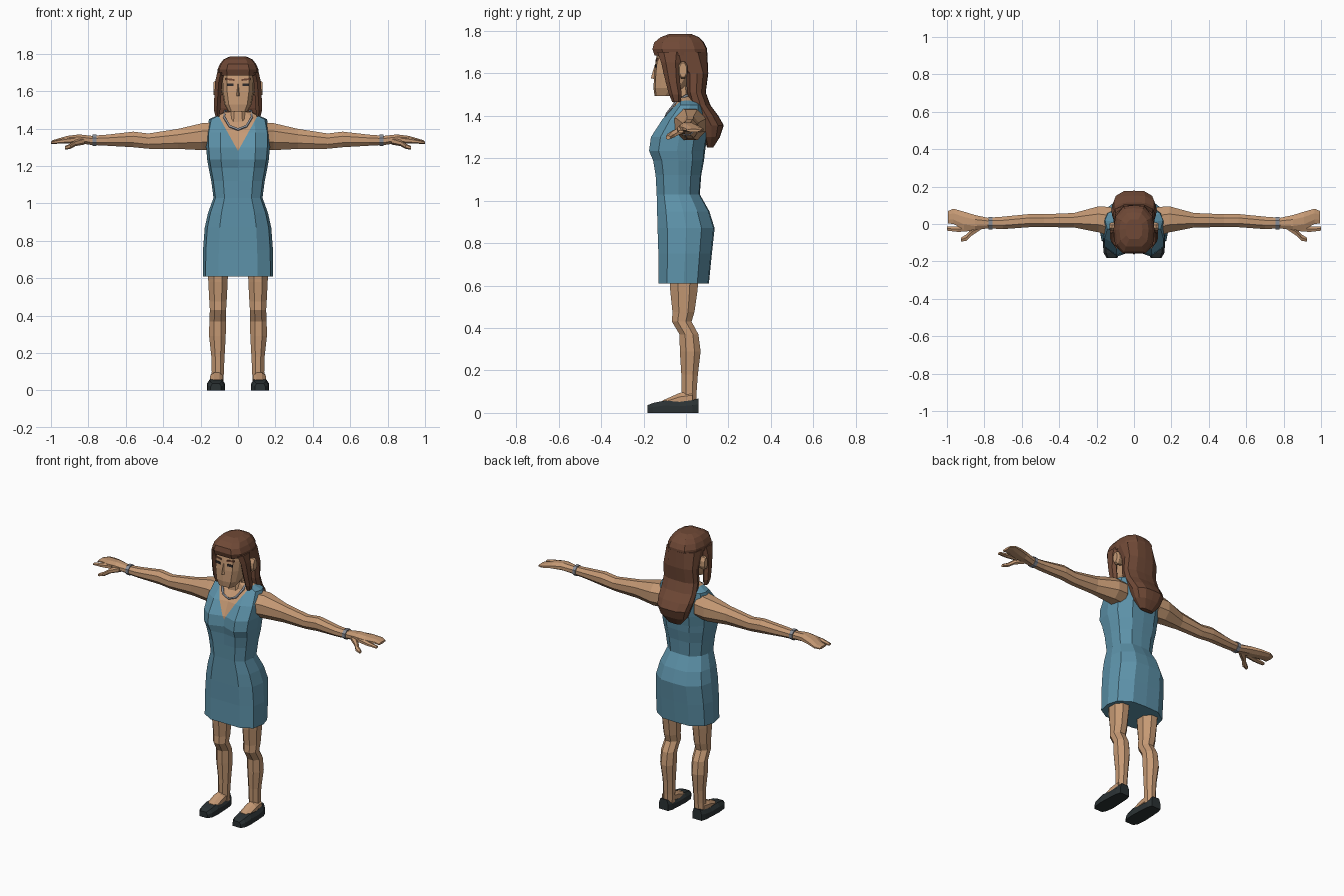
import bpy, bmesh, math
from mathutils import Vector


def material(name, rgb):
    m = bpy.data.materials.new(name)
    m.diffuse_color = (*rgb, 1)
    return m


SKIN = material("skin", (0.56, 0.32, 0.175))
BLUE = material("dress blue", (0.11, 0.29, 0.40))
HAIR = material("hair brown", (0.16, 0.066, 0.037))
SHOE = material("shoe black", (0.024, 0.032, 0.034))
METAL = material("silver grey", (0.25, 0.27, 0.31))
DARK = material("eye dark", (0.03, 0.025, 0.025))


def finish(name, bm, mats, mirror=False):
    bmesh.ops.recalc_face_normals(bm, faces=bm.faces)
    me = bpy.data.meshes.new(name)
    bm.to_mesh(me)
    bm.free()
    for m in mats:
        me.materials.append(m)
    ob = bpy.data.objects.new(name, me)
    bpy.context.collection.objects.link(ob)
    if mirror:
        mod = ob.modifiers.new("mirror", 'MIRROR')
        mod.use_mirror_merge = False
    return ob


def skin_rings(bm, rings):
    """Bridge equal-length point rings and cap both ends."""
    vs = [[bm.verts.new(p) for p in r] for r in rings]
    n = len(vs[0])
    for a, b in zip(vs, vs[1:]):
        for i in range(n):
            bm.faces.new((a[i], a[(i + 1) % n], b[(i + 1) % n], b[i]))
    bm.faces.new(vs[0])
    bm.faces.new(vs[-1])


def loft(name, rings, mat, mirror=False):
    bm = bmesh.new()
    skin_rings(bm, rings)
    return finish(name, bm, [mat], mirror)


def section(z, w, yf, yb, yc=None, fx=0.55):
    """Horizontal body section: half width, front y, back y, centre front y."""
    yc = yf if yc is None else yc
    d = yb - yf
    half = [(fx, 0), (0.92, 0.17), (1, 0.5), (0.9, 0.77), (0.5, 0.98)]
    pts = [(0, yc)] + [(x * w, yf + t * d) for x, t in half] + [(0, yb)]
    pts += [(-x * w, yf + t * d) for x, t in reversed(half)]
    return [Vector((x, y, z)) for x, y in pts]


def oval(c, axis, ra, rb, n=8):
    """Flat-sided oval across the given axis."""
    c, out = Vector(c), []
    for i in range(n):
        a = 2 * math.pi * (i + 0.5) / n
        u, v = ra * math.cos(a), rb * math.sin(a)
        out.append(c + Vector({'x': (0, u, v), 'y': (u, 0, v), 'z': (u, v, 0)}[axis]))
    return out


def limb_x(name, rows, mat, n=8):
    loft(name, [oval(r[:3], 'x', r[3], r[4], n) for r in rows], mat, True)


# Torso and dress: one lofted body, cut along the V neckline
bm = bmesh.new()
skin_rings(bm, [section(*r) for r in (
    (0.61, 0.188, -0.13, 0.108), (0.75, 0.187, -0.13, 0.122),
    (0.87, 0.178, -0.134, 0.135), (0.95, 0.16, -0.136, 0.11),
    (1.03, 0.131, -0.138, 0.065), (1.12, 0.143, -0.143, 0.072),
    (1.19, 0.157, -0.155, 0.085, -0.142), (1.235, 0.165, -0.174, 0.09, -0.143),
    (1.30, 0.17, -0.165, 0.10, -0.138), (1.38, 0.17, -0.113, 0.105, -0.10),
    (1.45, 0.155, -0.05, 0.09), (1.49, 0.07, -0.04, 0.045))])
NECK_Z, SLOPE = 1.28, 1.8
for s in (1, -1):
    side = [f for f in bm.faces if s * f.calc_center_median().x > 0.001]
    geom = list({e for f in side for e in f.edges} | {v for f in side for v in f.verts}) + side
    bmesh.ops.bisect_plane(bm, geom=geom, plane_co=(0, 0, NECK_Z),
                           plane_no=(-s * SLOPE, 0, 1))
for f in bm.faces:
    c = f.calc_center_median()
    in_dress = c.z < NECK_Z + SLOPE * abs(c.x) or (c.y > 0.03 and c.z < 1.45)
    f.material_index = 1 if in_dress else 0
finish("dress_and_torso", bm, [SKIN, BLUE])

# Neck and head
loft("neck", [oval((0, y, z), 'z', w, d) for y, z, w, d in (
    (-0.01, 1.42, 0.065, 0.055), (-0.015, 1.49, 0.052, 0.045),
    (-0.025, 1.58, 0.052, 0.045))], SKIN)
loft("head", [section(z, w, yf, yb, yf - 0.008, 0.68) for z, w, yf, yb in (
    (1.492, 0.052, -0.14, -0.06), (1.53, 0.073, -0.145, 0.0),
    (1.60, 0.086, -0.142, 0.05), (1.66, 0.088, -0.135, 0.07),
    (1.74, 0.08, -0.12, 0.06))], SKIN)
loft("nose", [[Vector(p) for p in r] for r in (
    ((-0.014, -0.142, 1.572), (0, -0.166, 1.576), (0.014, -0.142, 1.572)),
    ((-0.006, -0.138, 1.64), (0, -0.147, 1.64), (0.006, -0.138, 1.64)))], SKIN)
loft("ears", [oval((x, -0.014, 1.615), 'x', a, b) for x, a, b in (
    (0.08, 0.018, 0.035), (0.118, 0.024, 0.045), (0.132, 0.018, 0.036))], SKIN, True)


# Eyes and brows as thin plates
def plate(name, x, y, z, sx, sz, tilt, mat):
    bm = bmesh.new()
    bmesh.ops.create_cube(bm, size=1)
    for v in bm.verts:
        u = v.co.x * sx
        v.co = Vector((x + u, y + u * 0.14 + v.co.y * 0.009, z + u * tilt + v.co.z * sz))
    finish(name, bm, [mat], True)


plate("eyes", 0.042, -0.139, 1.635, 0.036, 0.014, 0.0, DARK)
plate("eyebrows", 0.043, -0.136, 1.663, 0.05, 0.010, 0.12, HAIR)

# Hair: crown, long back fall and side locks
loft("hair_crown", [section(*r) for r in (
    (1.685, 0.108, -0.148, 0.10), (1.715, 0.11, -0.158, 0.10),
    (1.745, 0.097, -0.150, 0.085), (1.77, 0.078, -0.12, 0.062),
    (1.785, 0.045, -0.08, 0.025))], HAIR)
loft("hair_back", [section(*r) for r in (
    (1.70, 0.108, -0.09, 0.10), (1.60, 0.113, 0.0, 0.105),
    (1.51, 0.118, 0.005, 0.093), (1.45, 0.12, 0.02, 0.115),
    (1.40, 0.118, 0.04, 0.152), (1.355, 0.108, 0.06, 0.178),
    (1.30, 0.088, 0.08, 0.16), (1.25, 0.045, 0.10, 0.128))], HAIR)
loft("side_locks", [oval(r[:3], 'z', r[3], r[4], 6) for r in (
    (0.092, -0.075, 1.70, 0.022, 0.06), (0.103, -0.072, 1.65, 0.022, 0.045),
    (0.109, -0.062, 1.56, 0.021, 0.034), (0.112, -0.05, 1.50, 0.02, 0.03),
    (0.11, -0.045, 1.465, 0.012, 0.02))], HAIR, True)

# Arms, hands and bracelets
limb_x("arms", ((0.12, 0.012, 1.36, 0.085, 0.08), (0.19, 0.025, 1.357, 0.075, 0.078),
                (0.32, 0.02, 1.345, 0.042, 0.058), (0.48, 0.018, 1.333, 0.037, 0.044),
                (0.56, 0.018, 1.342, 0.038, 0.045), (0.70, 0.006, 1.338, 0.036, 0.032),
                (0.79, 0.005, 1.337, 0.030, 0.026)), SKIN)
limb_x("hands", ((0.78, 0.005, 1.337, 0.030, 0.026), (0.85, 0.007, 1.345, 0.044, 0.026),
                 (0.91, 0.018, 1.343, 0.052, 0.02), (0.965, 0.041, 1.335, 0.044, 0.012),
                 (0.995, 0.036, 1.33, 0.036, 0.007)), SKIN)
limb_x("index_fingers", ((0.87, -0.018, 1.34, 0.022, 0.018),
                         (0.94, -0.028, 1.333, 0.017, 0.013),
                         (1.0, -0.024, 1.325, 0.013, 0.007)), SKIN, 6)
limb_x("thumbs", ((0.82, -0.01, 1.335, 0.024, 0.02), (0.87, -0.045, 1.322, 0.022, 0.016),
                  (0.895, -0.072, 1.306, 0.02, 0.014),
                  (0.925, -0.084, 1.297, 0.012, 0.01)), SKIN, 6)
limb_x("bracelets", ((0.757, 0.005, 1.338, 0.036, 0.033),
                     (0.778, 0.005, 1.338, 0.036, 0.033)), METAL)

# Necklace
cu = bpy.data.curves.new("necklace", 'CURVE')
cu.dimensions = '3D'
cu.bevel_depth, cu.bevel_resolution = 0.007, 0
right = [(0.045, -0.088, 1.413), (0.074, -0.052, 1.46), (0.07, 0.0, 1.495), (0.04, 0.042, 1.495)]
path = [(0, -0.095, 1.395)] + right + [(-x, y, z) for x, y, z in reversed(right)]
sp = cu.splines.new('POLY')
sp.points.add(len(path) - 1)
for p, co in zip(sp.points, path):
    p.co = (*co, 1)
sp.use_cyclic_u = True
cu.materials.append(METAL)
bpy.context.collection.objects.link(bpy.data.objects.new("necklace", cu))

# Legs and insteps
loft("legs", [oval((x, y, z), 'z', a, b) for x, y, z, a, b in (
    (0.108, -0.008, 0.68, 0.06, 0.075), (0.107, -0.01, 0.58, 0.056, 0.07),
    (0.107, -0.012, 0.475, 0.05, 0.056), (0.107, -0.02, 0.43, 0.047, 0.05),
    (0.109, 0.014, 0.37, 0.048, 0.048), (0.11, 0.02, 0.29, 0.048, 0.053),
    (0.107, 0.017, 0.18, 0.038, 0.042), (0.108, 0.015, 0.10, 0.035, 0.038),
    (0.11, 0.015, 0.04, 0.035, 0.036))], SKIN, True)
loft("insteps", [oval((0.114, y, z), 'y', a, b) for y, z, a, b in (
    (0.03, 0.07, 0.036, 0.035), (-0.03, 0.062, 0.038, 0.035),
    (-0.11, 0.042, 0.036, 0.018))], SKIN, True)

# Shoes
loft("shoes", [[Vector((0.118 + u * w, y, v * h)) for u, v in (
    (-1, 0), (1, 0), (1, 0.6), (0.7, 1), (-0.7, 1), (-1, 0.6))]
    for y, w, h in ((-0.182, 0.028, 0.036), (-0.155, 0.044, 0.047), (-0.10, 0.049, 0.058),
                    (-0.03, 0.046, 0.052), (0.03, 0.042, 0.06), (0.058, 0.032, 0.068))],
     SHOE, True)
